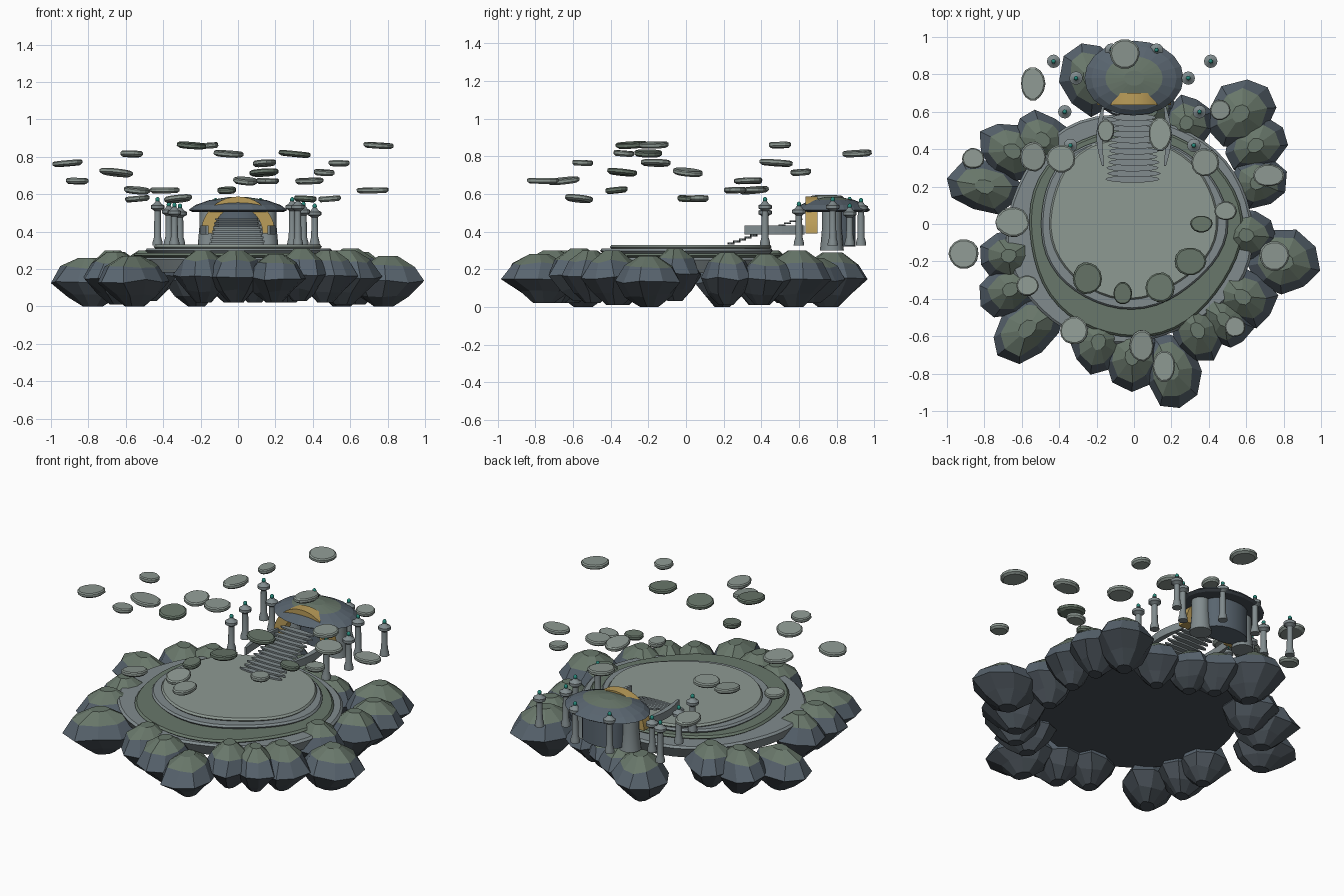
import bpy, bmesh, math, random
from mathutils import Matrix, Vector, Euler

if "Cube" in bpy.data.objects:
    bpy.data.objects.remove(bpy.data.objects["Cube"])

random.seed(7)
PI, TAU = math.pi, math.tau


def material(name, r, g, b):
    m = bpy.data.materials.new(name)
    m.diffuse_color = (r, g, b, 1)
    m.use_nodes = True
    m.node_tree.nodes["Principled BSDF"].inputs["Base Color"].default_value = m.diffuse_color
    return m


STONE = material("pale_stone", .27, .32, .29)
GREY = material("grey_stone", .22, .26, .27)
MOSS = material("moss", .14, .185, .145)
ROCK = material("blue_rock", .10, .13, .16)
DARK = material("dark_rock", .065, .08, .095)
GOLD = material("gold", .50, .34, .10)
GEM = material("gem", .02, .25, .20)


def finish(name, bm, mats, smooth=False):
    bmesh.ops.recalc_face_normals(bm, faces=bm.faces)
    me = bpy.data.meshes.new(name)
    bm.to_mesh(me)
    bm.free()
    for m in mats:
        me.materials.append(m)
    ob = bpy.data.objects.new(name, me)
    bpy.context.collection.objects.link(ob)
    if smooth:
        bpy.ops.object.select_all(action='DESELECT')
        bpy.context.view_layer.objects.active = ob
        ob.select_set(True)
        bpy.ops.object.shade_smooth_by_angle(angle=math.radians(30))
    return ob


def skin(bm, loops):
    """Bridge equal closed loops of points and cap both ends."""
    rows = [[bm.verts.new(p) for p in loop] for loop in loops]
    n = len(rows[0])
    for a, b in zip(rows, rows[1:]):
        for i in range(n):
            j = (i + 1) % n
            bm.faces.new((a[i], a[j], b[j], b[i]))
    bm.faces.new(rows[0][::-1])
    bm.faces.new(rows[-1])


def lathe(bm, rings, n, mat=Matrix(), wobble=0, phase=0):
    """Stack of (radius, z) rings, optionally with an irregular outline."""
    loops = []
    for r, z in rings:
        loop = []
        for i in range(n):
            a = TAU * i / n
            k = r * (1 + wobble * (math.sin(3 * a + phase) + .6 * math.sin(5 * a + 2 * phase)))
            loop.append(mat @ Vector((k * math.cos(a), k * math.sin(a), z)))
        loops.append(loop)
    skin(bm, loops)


def place(x, y, z=0, sx=1, sy=1, sz=1, rot=(0, 0, 0)):
    return (Matrix.Translation((x, y, z)) @ Euler(rot).to_matrix().to_4x4()
            @ Matrix.Diagonal((sx, sy, sz, 1)))


# Ring of faceted boulders: x, y, radial radius, tangential radius, bottom, top
ROCKS = [(-.23, .78, .20, .165, 0, .29), (-.65, .39, .19, .15, .01, .29),
         (-.80, .20, .20, .145, 0, .26), (-.49, .45, .17, .15, .03, .30),
         (-.67, -.17, .16, .14, .02, .30), (-.66, -.35, .18, .14, .01, .29),
         (-.57, -.56, .22, .155, 0, .27), (-.19, -.63, .17, .15, .02, .30),
         (-.01, -.71, .18, .15, .02, .30), (.20, -.78, .21, .15, .02, .28),
         (.34, -.57, .18, .14, .03, .31), (.48, -.51, .17, .13, .02, .30),
         (.58, -.39, .19, .15, .01, .30), (.80, -.20, .20, .18, 0, .27),
         (.60, -.06, .16, .14, .03, .31), (.66, .22, .16, .14, .01, .29),
         (.65, .42, .18, .14, .01, .28), (.57, .59, .20, .165, 0, .30),
         (.28, .54, .15, .14, .02, .27), (.09, .61, .15, .14, .02, .26),
         (-.04, .69, .15, .14, .02, .26)]
for k, (x, y, rr, rt, z0, z1) in enumerate(ROCKS):
    bm = bmesh.new()
    rings = [(.28, 0), (.68, .22), (1, .5), (.72, .8), (.26, 1)]
    lathe(bm, rings, 9, place(x, y, z0, rr, rt, z1 - z0, (0, 0, math.atan2(y, x))), .04, k)
    for v in bm.verts:
        if v.co.z < z0 + .08:  # undersides lean inward
            v.co.x *= .97
            v.co.y *= .97
        if z0 + .01 < v.co.z < z1 - .01:
            v.co += Vector([random.uniform(-.01, .01) for _ in range(3)])
    bmesh.ops.recalc_face_normals(bm, faces=bm.faces)
    for f in bm.faces:
        f.material_index = 0 if f.normal.z > .62 else 1 if f.normal.z > -.1 else 2
    finish(f"boulder_{k}", bm, (MOSS, ROCK, DARK))

# Stepped terrace tiers: name, x, y, rx, ry, bottom, top, material, phase
TIERS = [("terrace_base", -.03, -.03, .66, .61, .18, .262, GREY, 2.0),
         ("terrace_moss", 0, -.04, .57, .56, .25, .285, MOSS, .6),
         ("terrace_ring", -.01, .01, .50, .46, .27, .31, GREY, 1.2),
         ("terrace_floor", -.01, .03, .45, .43, .29, .33, STONE, 1.6)]
for name, x, y, rx, ry, z0, z1, m, ph in TIERS:
    bm = bmesh.new()
    lathe(bm, [(.94, z0), (1, z1 - .012), (.98, z1)], 48, place(x, y, 0, rx, ry), .02, ph)
    ob = finish(name, bm, (m, DARK), True)
    for p in ob.data.polygons:
        if p.normal.z < -.9:
            p.material_index = 1

# Thin rounded stair slabs climbing to the shrine
bm = bmesh.new()
STEPS = 13
for i in range(STEPS):
    t = i / (STEPS - 1)
    w = .145 - .03 * t
    lathe(bm, [(1, -.005), (1, .005)], 16,
          place(0 if i % 2 else -.008, .24 + .36 * t, .336 + .13 * t, w, .019))
finish("stairs", bm, (GREY,))

# Bowed stair rails, mirrored
for side, label in ((-1, "left"), (1, "right")):
    bm = bmesh.new()
    loops = []
    for i in range(9):
        t = i / 8
        b = math.sin(PI * t)
        x, w, y = side * (.165 + .02 * b), .006 + .010 * b, .31 + .32 * t
        loops.append([(x - w, y, .385), (x + w, y, .385), (x + w, y, .432), (x - w, y, .432)])
    skin(bm, loops)
    finish(f"stair_rail_{label}", bm, (GREY,))

# Shrine: back drum, two tapered columns, domed roof
bm = bmesh.new()
lathe(bm, [(1, .32), (1, .54)], 20, place(0, .82, 0, .14, .08))
finish("shrine_wall", bm, (ROCK,), True)
for side, label in ((-1, "left"), (1, "right")):
    bm = bmesh.new()
    lathe(bm, [(.064, .30), (.060, .33), (.052, .42), (.052, .54)], 16, place(side * .155, .775))
    finish(f"shrine_column_{label}", bm, (GREY,), True)
bm = bmesh.new()
lathe(bm, [(.92, .505), (1, .515), (.86, .542), (.58, .568), (.2, .584)], 20,
      place(0, .78, 0, .265, .20))
bmesh.ops.recalc_face_normals(bm, faces=bm.faces)
for f in bm.faces:
    f.material_index = 2 if f.normal.z < 0 else 0 if f.calc_center_median().z > .565 else 1
finish("shrine_roof", bm, (MOSS, ROCK, DARK))

# Gold arch at the shrine front
bm = bmesh.new()
loops = []
for i in range(21):
    a = PI * i / 20
    c, s = math.cos(a), math.sin(a)
    xo, zo, xi, zi = .198 * c, .39 + .197 * s, .132 * c, .39 + .140 * s
    loops.append([(xo, .635, zo), (xo, .70, zo), (xi, .70, zi), (xi, .635, zi)])
skin(bm, loops)
finish("gold_arch", bm, (GOLD,), True)

# Lantern pillars with gem tips: x, y, gem top height
PILLARS = [(-.43, .87, .585), (-.31, .78, .55), (-.37, .60, .56), (-.34, .42, .555),
           (.41, .87, .55), (.29, .78, .585), (.35, .60, .56), (.32, .42, .585),
           (.12, .93, .58), (-.12, .93, .58)]
for k, (x, y, top) in enumerate(PILLARS):
    bm = bmesh.new()
    c = top - .05
    lathe(bm, [(.028, .325), (.026, .345), (.019, .37), (.017, c - .025), (.024, c - .018),
               (.036, c - .012), (.036, c + .005), (.022, c + .012), (.008, c + .03)],
          12, place(x, y))
    finish(f"pillar_{k}", bm, (GREY,), True)
    bm = bmesh.new()
    bmesh.ops.create_icosphere(bm, subdivisions=2, radius=.012,
                               matrix=place(x, y, top - .015, 1, 1, 1.25))
    finish(f"pillar_gem_{k}", bm, (GEM,), True)

# Floating slabs: x, y, z, rx, ry (mossy ones listed last)
SLABS = [(-.05, .91, .815, .08, .08), (-.54, .75, .575, .065, .09), (.46, .61, .715, .055, .055),
         (-.86, .35, .67, .06, .055), (-.54, .36, .62, .07, .08), (-.39, .35, .62, .078, .075),
         (-.15, .50, .86, .045, .06), (.14, .48, .765, .062, .09), (.38, .33, .67, .075, .075),
         (.72, .26, .62, .085, .06), (.49, .07, .575, .06, .05), (-.65, .01, .715, .09, .08),
         (-.91, -.16, .765, .08, .08), (.75, -.17, .86, .08, .08), (-.57, -.33, .815, .06, .055),
         (.54, -.55, .765, .055, .055), (-.32, -.57, .575, .075, .075), (.04, -.65, .67, .065, .085),
         (.16, -.76, .67, .06, .085),
         (.36, 0, .575, .06, .045), (.30, -.20, .815, .085, .075), (-.25, -.29, .86, .078, .085),
         (-.06, -.37, .62, .05, .06), (.14, -.34, .715, .078, .08)]
for k, (x, y, z, rx, ry) in enumerate(SLABS):
    bm = bmesh.new()
    tilt = (random.uniform(-.11, .11), random.uniform(-.11, .11), 0)
    lathe(bm, [(.82, -.015), (1, -.005), (1, .009), (.9, .015)], 14,
          place(x, y, z, rx, ry, 1, tilt), .02, k)
    finish(f"floating_slab_{k}", bm, (MOSS if k >= 19 else STONE,))
